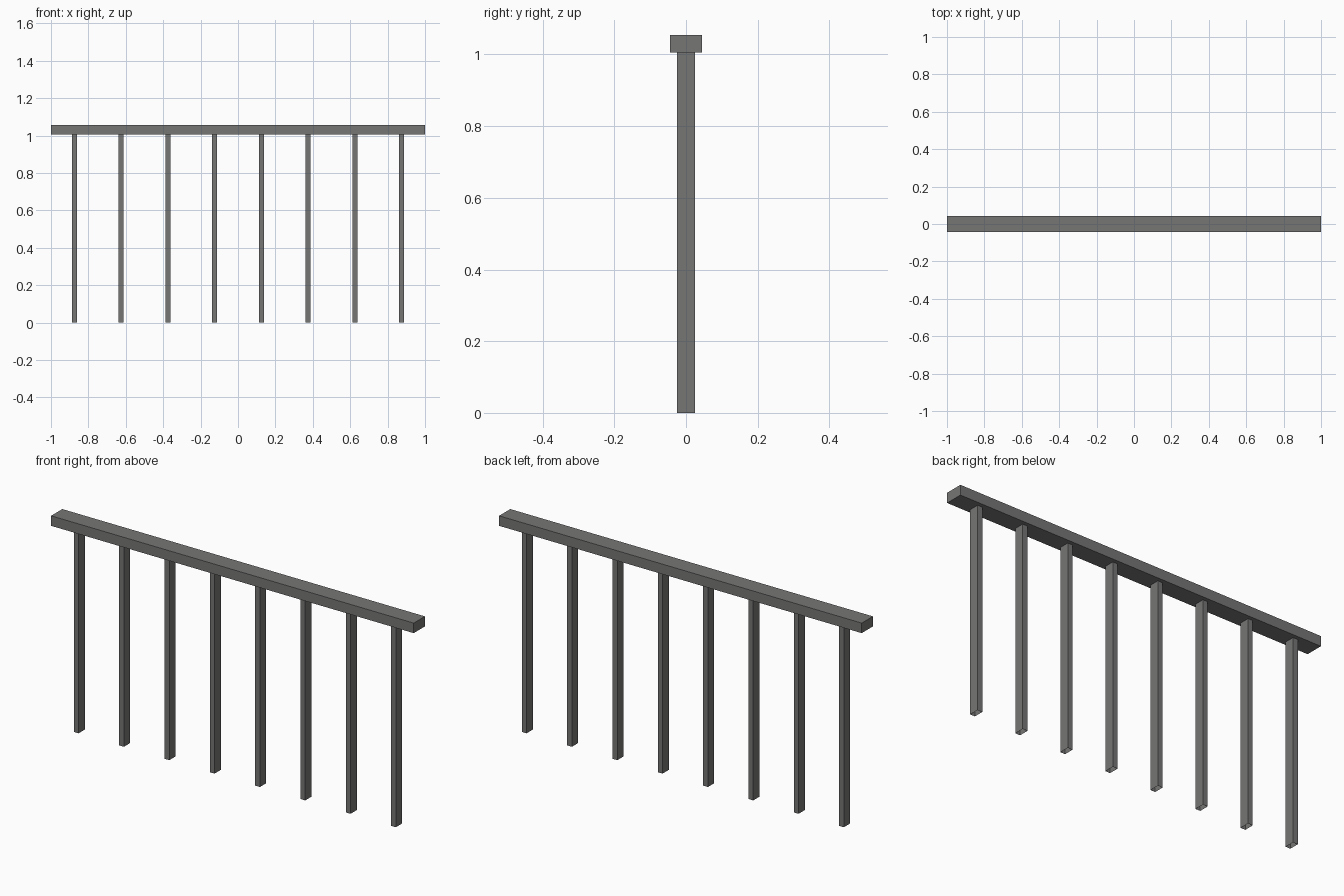
import bpy
import bmesh
from mathutils import Matrix

cube = bpy.data.objects.get("Cube")
if cube:
    bpy.data.objects.remove(cube, do_unlink=True)

# Single painted-metal colour
GREY = (0.18, 0.18, 0.178, 1.0)
metal = bpy.data.materials.new("dark_grey_metal")
metal.use_nodes = True
metal.diffuse_color = GREY
metal.node_tree.nodes["Principled BSDF"].inputs["Base Color"].default_value = GREY

RAIL_BOTTOM, RAIL_TOP = 1.005, 1.055
POST_COUNT, POST_PITCH = 8, 0.25


def box(name, x, size_x, size_y, bottom, top, open_ends=False):
    """Box centred on y = 0; open_ends leaves it a tube."""
    bm = bmesh.new()
    bmesh.ops.create_cube(bm, size=1)
    if open_ends:
        bm.normal_update()
        caps = [f for f in bm.faces if abs(f.normal.z) > 0.5]
        bmesh.ops.delete(bm, geom=caps, context="FACES_ONLY")
    bm.transform(Matrix.Diagonal((size_x, size_y, top - bottom, 1)))
    mesh = bpy.data.meshes.new(name)
    bm.to_mesh(mesh)
    bm.free()
    mesh.materials.append(metal)
    obj = bpy.data.objects.new(name, mesh)
    obj.location = (x, 0, (bottom + top) / 2)
    bpy.context.collection.objects.link(obj)
    return obj


# Handrail along the top
box("handrail", 0, 2.0, 0.088, RAIL_BOTTOM, RAIL_TOP)

# Evenly spaced hollow posts
for i in range(POST_COUNT):
    x = (i - (POST_COUNT - 1) / 2) * POST_PITCH
    box(f"post_{i + 1}", x, 0.026, 0.049, 0, RAIL_BOTTOM, open_ends=True)
